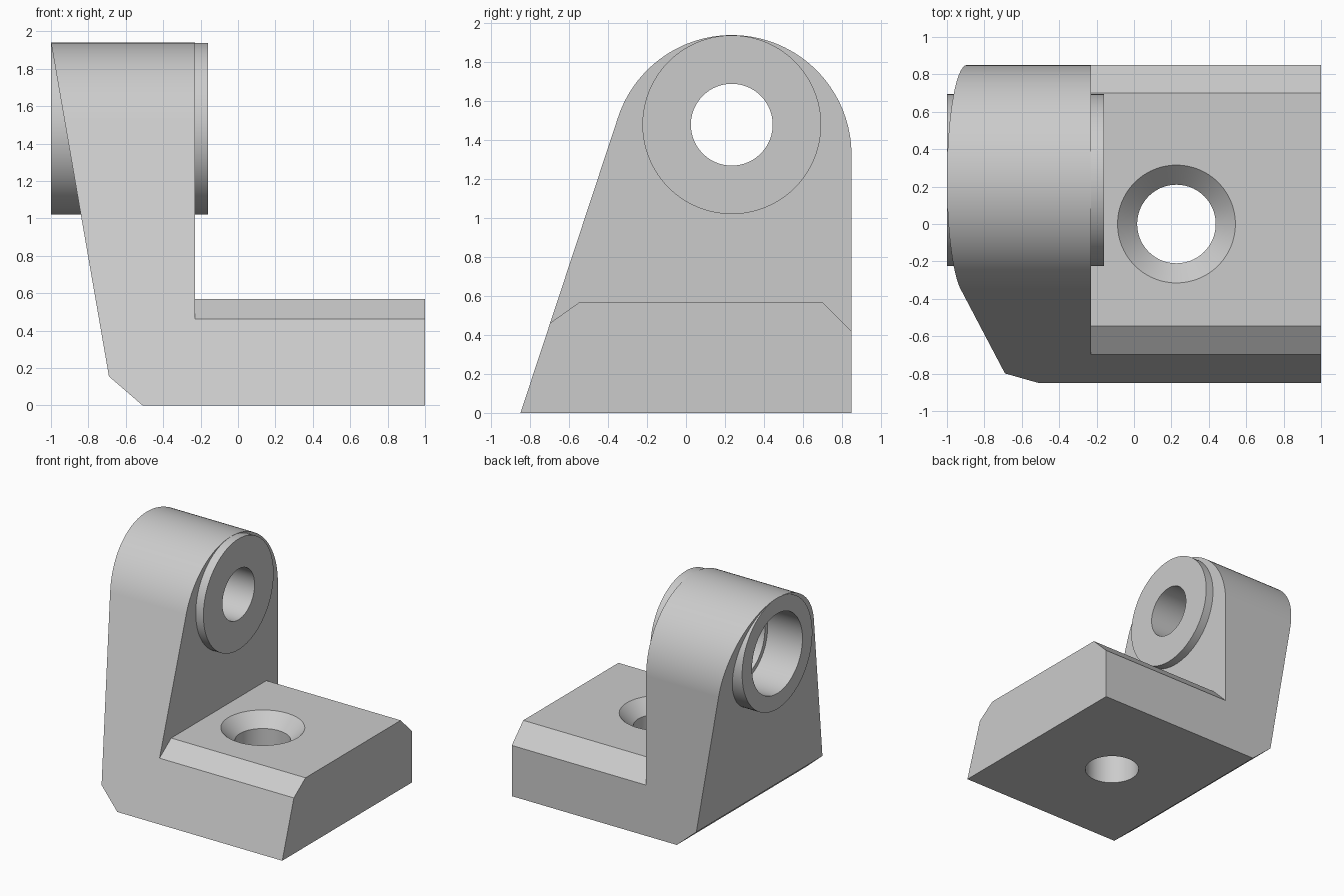
import bpy, bmesh
from math import sin, cos, pi, radians, atan2

if "Cube" in bpy.data.objects:
    bpy.data.objects.remove(bpy.data.objects["Cube"], do_unlink=True)

grey = bpy.data.materials.new("plain grey")
grey.use_nodes = True
colour = (0.6, 0.6, 0.6, 1)
grey.diffuse_color = colour
grey.node_tree.nodes["Principled BSDF"].inputs["Base Color"].default_value = colour


def loft(name, rings):
    """Closed solid through a list of point rings of equal length."""
    bm = bmesh.new()
    loops = [[bm.verts.new(p) for p in ring] for ring in rings]
    n = len(loops[0])
    for a, b in zip(loops, loops[1:]):
        for i in range(n):
            j = (i + 1) % n
            bm.faces.new((a[i], a[j], b[j], b[i]))
    bm.faces.new(loops[0][::-1])
    bm.faces.new(loops[-1])
    bmesh.ops.recalc_face_normals(bm, faces=bm.faces)
    mesh = bpy.data.meshes.new(name)
    bm.to_mesh(mesh)
    bm.free()
    mesh.materials.append(grey)
    obj = bpy.data.objects.new(name, mesh)
    bpy.context.collection.objects.link(obj)
    return obj


def lathe(name, profile, place, sides=96):
    """Round solid; profile holds (distance along axis, radius)."""
    turn = [2 * pi * i / sides for i in range(sides)]
    return loft(name, [[place(t, r * cos(a), r * sin(a)) for a in turn]
                       for t, r in profile])


def combine(target, tool, operation):
    mod = target.modifiers.new(tool.name, 'BOOLEAN')
    mod.operation = operation
    mod.solver = 'EXACT'
    mod.object = tool
    bpy.context.view_layer.objects.active = target
    bpy.ops.object.modifier_apply(modifier=mod.name)
    bpy.data.objects.remove(tool, do_unlink=True)


# Pivot axis and rounded head of the upright
pivot_y, pivot_z = 0.235, 1.48
head_z, head_r = 1.325, 0.615
slope_angle = pi - atan2(0.326, 1)
steps = 56
arc = [slope_angle * i / steps for i in range(steps + 1)]
side = [(-0.85, 0), (0.85, 0)]
side += [(pivot_y + head_r * cos(a), head_z + head_r * sin(a)) for a in arc]

# Whole bracket as one side profile
bracket = loft("bracket", [[(x, y, z) for y, z in side] for x in (-1.06, 1)])

# Space above the base plate, leaving its chamfered long edges
above = [(-0.855, 0.35), (-0.545, 0.57), (0.70, 0.57), (1.0, 0.27),
         (1.0, 2.2), (-0.855, 2.2)]
combine(bracket, loft("plate_clearance", [[(x, y, z) for y, z in above]
                                          for x in (-0.23, 1.2)]), 'DIFFERENCE')

# Leaning outer face and bottom chamfer
lean = [(-1.045, 2.2), (-0.69, 0.155), (-0.394, -0.1), (-1.4, -0.1), (-1.4, 2.2)]
combine(bracket, loft("lean_cut", [[(x, y, z) for x, z in lean]
                                   for y in (-1.2, 1.2)]), 'DIFFERENCE')


def on_pivot(t, u, v):
    return (t, pivot_y + u, pivot_z + v)


def on_plate(t, u, v):
    return (0.227 + u, v, t)


# Round boss through the head, then its stepped bore
combine(bracket, lathe("boss", [(-1, 0.459), (-0.16, 0.459)], on_pivot), 'UNION')
bore = [(-1.1, 0.33), (-0.68, 0.33), (-0.68, 0.295), (-0.46, 0.295),
        (-0.46, 0.21), (-0.1, 0.21)]
combine(bracket, lathe("bore", bore, on_pivot), 'DIFFERENCE')

# Countersunk screw hole in the plate
screw = [(-0.1, 0.21), (0.465, 0.21), (0.57, 0.315), (0.67, 0.415)]
combine(bracket, lathe("screw_hole", screw, on_plate), 'DIFFERENCE')

# Smooth round faces, crisp edges
bpy.ops.object.select_all(action='DESELECT')
bracket.select_set(True)
bpy.context.view_layer.objects.active = bracket
bpy.ops.object.shade_smooth_by_angle(angle=radians(20))
weighted = bracket.modifiers.new("flat_normals", 'WEIGHTED_NORMAL')
weighted.keep_sharp = True
